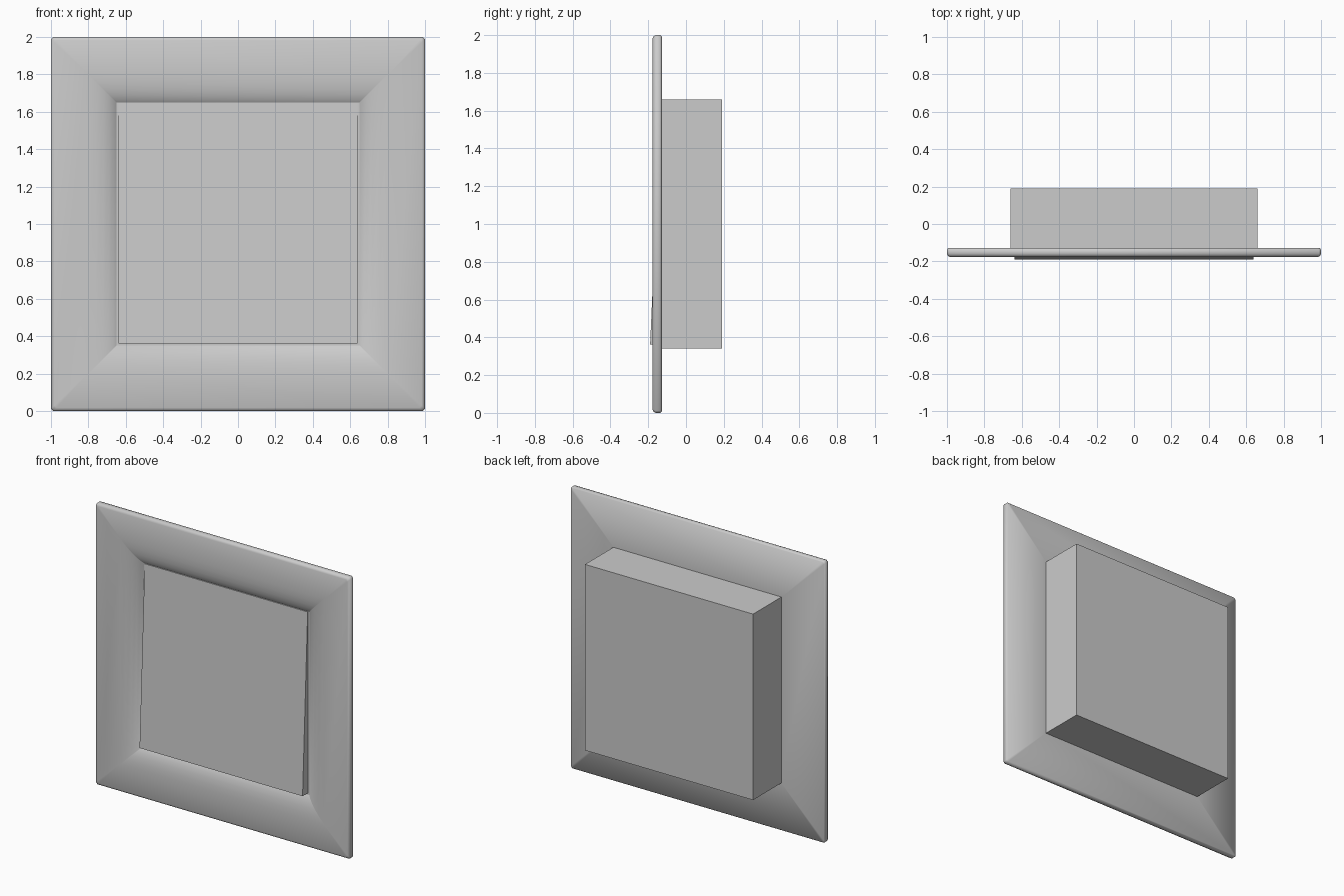
import bpy
import bmesh
import math

if "Cube" in bpy.data.objects:
    bpy.data.objects.remove(bpy.data.objects["Cube"], do_unlink=True)

MID_Z = 1.0

grey = bpy.data.materials.new("light grey plastic")
grey.use_nodes = True
grey.diffuse_color = (0.6, 0.6, 0.6, 1)
grey.node_tree.nodes["Principled BSDF"].inputs["Base Color"].default_value = (0.6, 0.6, 0.6, 1)


def add_object(name, bm):
    bmesh.ops.recalc_face_normals(bm, faces=bm.faces[:])
    mesh = bpy.data.meshes.new(name)
    bm.to_mesh(mesh)
    bm.free()
    mesh.materials.append(grey)
    obj = bpy.data.objects.new(name, mesh)
    bpy.context.collection.objects.link(obj)
    return obj


def square_ring(bm, half, y, cut):
    """Square loop of vertices with slightly clipped corners."""
    points = []
    for sx, sz in ((1, 1), (-1, 1), (-1, -1), (1, -1)):
        pair = [(half * sx, (half - cut) * sz), ((half - cut) * sx, half * sz)]
        points += pair if sx == sz else pair[::-1]
    return [bm.verts.new((x, y, MID_Z + z)) for x, z in points]


def add_block(name, x_half, y_front, y_back, z_low, z_high):
    """Box; y_front gives the front depth at the bottom and at the top."""
    bm = bmesh.new()
    bmesh.ops.create_cube(bm, size=2)
    for v in bm.verts:
        top = v.co.z > 0
        v.co.y = y_back if v.co.y > 0 else y_front[top]
        v.co.z = z_high if top else z_low
        v.co.x *= x_half
    return add_object(name, bm)


# Wall frame: profile (half width, depth) swept around the square opening
profile = [(0.65, -0.128), (0.665, -0.141), (0.69, -0.155), (0.72, -0.166),
           (0.76, -0.174), (0.80, -0.177), (0.982, -0.177), (0.994, -0.172),
           (1.0, -0.16), (1.0, -0.137), (0.993, -0.128)]
bm = bmesh.new()
rings = [square_ring(bm, half, y, 0.012 if half > 0.9 else 0.002) for half, y in profile]
for a, b in zip(rings, rings[1:] + rings[:1]):
    n = len(a)
    for i in range(n):
        j = (i + 1) % n
        bm.faces.new((a[i], a[j], b[j], b[i]))
frame = add_object("frame", bm)
bpy.ops.object.select_all(action='DESELECT')
frame.select_set(True)
bpy.context.view_layer.objects.active = frame
bpy.ops.object.shade_smooth_by_angle(angle=math.radians(48))

# Box recessed into the wall behind the frame
add_block("back_box", 0.66, (-0.128, -0.128), 0.19, 0.34, 1.66)

# Tilted rocker, pushed in at the top and standing out at the bottom
add_block("rocker", 0.64, (-0.19, -0.133), -0.11, 0.362, 1.648)
